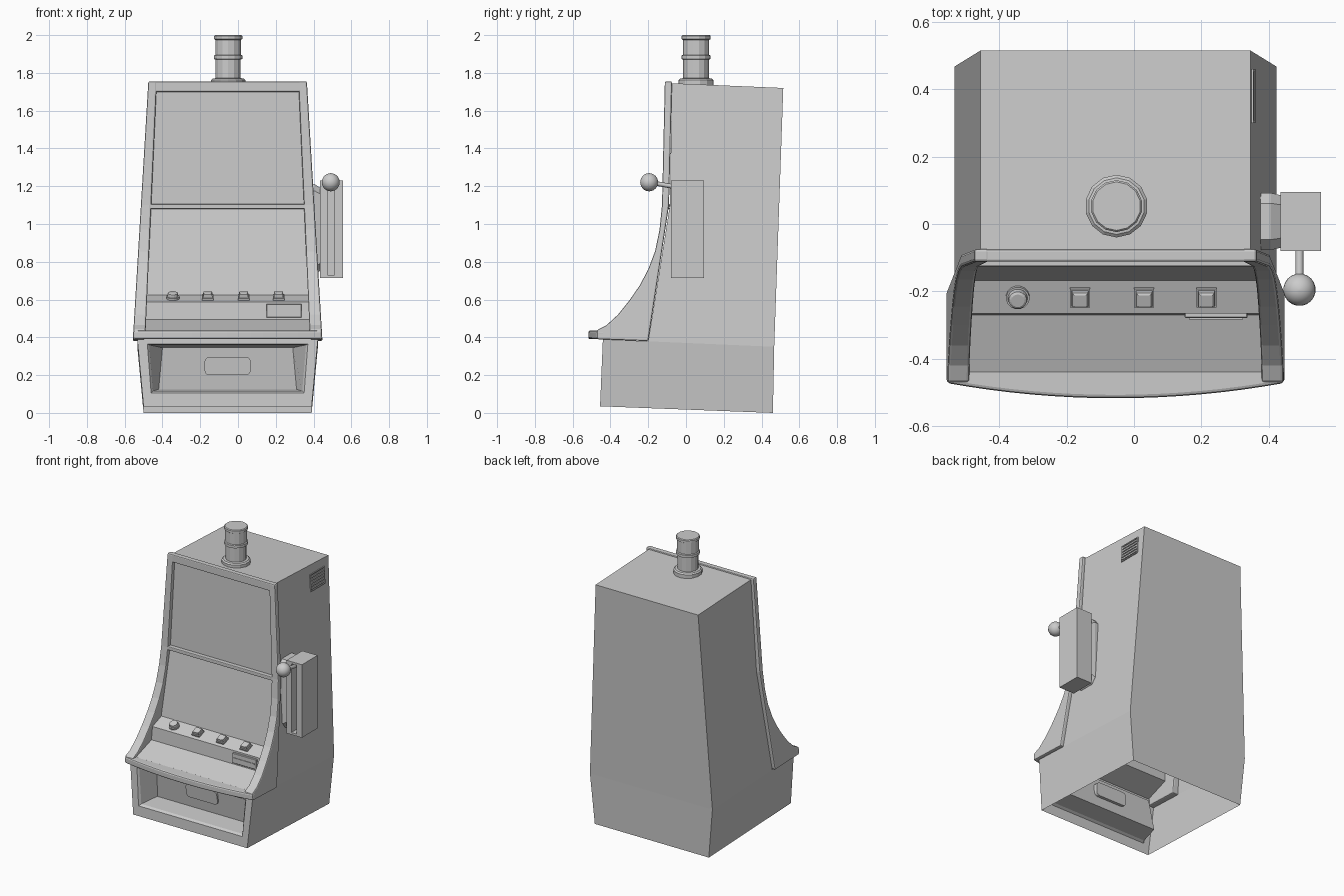
import bpy, bmesh, math
from mathutils import Matrix, Vector

if "Cube" in bpy.data.objects:
    bpy.data.objects.remove(bpy.data.objects["Cube"])

CX = -0.055                                   # cabinet centre line


def hw(z):                                    # outer half width of the front frame
    return 0.42 + 0.06 * (1.75 - z)


def rail_t(z):                                # width of the side rails
    return 0.045 + 0.015 * (1.75 - z)


def make(name, verts, faces, bevel=0, seg=2, smooth=False):
    me = bpy.data.meshes.new(name)
    me.from_pydata([tuple(v) for v in verts], [], faces)
    bm = bmesh.new()
    bm.from_mesh(me)
    bmesh.ops.recalc_face_normals(bm, faces=bm.faces)
    bm.to_mesh(me)
    bm.free()
    ob = bpy.data.objects.new(name, me)
    bpy.context.collection.objects.link(ob)
    if bevel:
        m = ob.modifiers.new("bevel", 'BEVEL')
        m.width, m.segments, m.limit_method = bevel, seg, 'ANGLE'
    if smooth:
        bpy.context.view_layer.objects.active = ob
        ob.select_set(True)
        bpy.ops.object.shade_smooth_by_angle(angle=math.radians(40))
        ob.select_set(False)
    return ob


def loft(name, rings, caps=(True, True), **kw):
    n = len(rings[0])
    faces = [(r * n + i, r * n + (i + 1) % n, (r + 1) * n + (i + 1) % n, (r + 1) * n + i)
             for r in range(len(rings) - 1) for i in range(n)]
    if caps[0]:
        faces.append(tuple(range(n))[::-1])
    if caps[1]:
        faces.append(tuple(range((len(rings) - 1) * n, len(rings) * n)))
    return make(name, [v for r in rings for v in r], faces, **kw)


def box(name, x, y, z, **kw):
    rings = [[(x[0], y[0], k), (x[1], y[0], k), (x[1], y[1], k), (x[0], y[1], k)] for k in z]
    return loft(name, rings, **kw)


def lathe(name, profile, sides, **kw):
    rings = [[(r * math.cos(a), r * math.sin(a), z)
              for a in (2 * math.pi * (i + 0.5) / sides for i in range(sides))] for r, z in profile]
    return loft(name, rings, **kw)


def sheet(name, profile, half):
    verts = [(CX + s * half(z), y, z) for y, z in profile for s in (-1, 1)]
    return make(name, verts, [(2 * i, 2 * i + 1, 2 * i + 3, 2 * i + 2) for i in range(len(profile) - 1)])


# Cabinet shell: tapered sides, back and top, open underneath
side = [(-0.455, 0.035, 0.445), (0.46, 0.0, 0.445), (0.467, 0.35, 0.478), (0.515, 1.72, 0.40),
        (-0.075, 1.745, 0.40), (-0.085, 1.1, 0.436), (-0.2, 0.379, 0.478), (-0.44, 0.39, 0.478)]
verts = [(CX + s * h, y, z) for s in (-1, 1) for y, z, h in side]
faces = [(0, 1, 2, 6, 7), (6, 2, 3, 4, 5), (8, 9, 10, 14, 15), (14, 10, 11, 12, 13),
         (1, 2, 10, 9), (2, 3, 11, 10), (3, 4, 12, 11)]
make("cabinet", verts, faces)


# Base front with the recessed coin tray
def front_ring(y0, z0, h0, y1, z1, h1):
    return [(CX - h0, y0, z0), (CX + h0, y0, z0), (CX + h1, y1, z1), (CX - h1, y1, z1)]


loft("coin_tray", [front_ring(-0.455, 0.035, 0.445, -0.44, 0.39, 0.478),
                   front_ring(-0.452, 0.105, 0.405, -0.441, 0.365, 0.425),
                   front_ring(-0.435, 0.115, 0.395, -0.43, 0.36, 0.415),
                   front_ring(-0.30, 0.125, 0.365, -0.33, 0.345, 0.345)], caps=(False, True))

# Rounded hatch on the tray's back wall
hatch = []
for y in (-0.29, -0.328):
    hatch.append([(CX + sx * 0.097 + 0.025 * math.cos(a), y + (0 if y > -0.3 else sz * -0.005),
                   0.248 + sz * 0.023 + 0.025 * math.sin(a))
                  for q, (sx, sz) in enumerate([(1, 1), (-1, 1), (-1, -1), (1, -1)])
                  for a in (math.pi / 2 * (q + k / 3) for k in range(4))])
loft("tray_hatch", hatch)

# Curved side rails of the front frame
rail = [(-0.112, 1.755), (-0.127, 1.1), (-0.14, 0.97), (-0.164, 0.855), (-0.2, 0.76),
        (-0.245, 0.675), (-0.3, 0.595), (-0.36, 0.52), (-0.42, 0.465), (-0.47, 0.44),
        (-0.47, 0.39), (-0.2, 0.38), (-0.09, 1.1), (-0.074, 1.755)]
for s, n in ((-1, "left"), (1, "right")):
    loft("side_rail_" + n, [[(CX + s * hw(z), y, z) for y, z in rail],
                            [(CX + s * (hw(z) - rail_t(z)), y, z) for y, z in rail]], bevel=0.008)

# Cross bars of the frame
box("top_bar", (CX - 0.41, CX + 0.41), (-0.111, -0.075), (1.70, 1.754), bevel=0.006)
box("middle_bar", (CX - 0.43, CX + 0.43), (-0.126, -0.085), (1.08, 1.106), bevel=0.005)

# Bowed front ledge
arc = [(CX + 0.5 * t, -0.517 + 0.045 * t * t) for t in (i / 8 - 1 for i in range(17))]
plan = arc + [(CX + 0.5, -0.43), (CX - 0.5, -0.43)]
loft("front_ledge", [[(x, y, z) for x, y in plan] for z in (0.39, 0.436)], bevel=0.01)

# Screens and button deck between the rails
inner = lambda z: hw(z) - rail_t(z) + 0.01
sheet("upper_screen", [(-0.088, 1.73), (-0.098, 1.09)], inner)
sheet("lower_screen", [(-0.098, 1.09), (-0.168, 0.625)], inner)
sheet("button_deck", [(-0.168, 0.625), (-0.265, 0.588), (-0.27, 0.495), (-0.44, 0.435)], inner)

# Buttons on the deck, each a cap over a collar
tilt = math.atan2(0.037, 0.097)
for i, x in enumerate((-0.345, -0.16, 0.03, 0.215)):
    sides, k = (16, 1.0) if i == 0 else (4, 1.3 * 0.93)
    b = lathe("button_%d" % (i + 1), [(0.035 * k, -0.005), (0.035 * k, 0.012), (0.029 * k, 0.012),
                                      (0.027 * k, 0.03), (0.02 * k, 0.034)], sides)
    b.location = (x, -0.216, 0.606)
    b.rotation_euler = (tilt, 0, 0)

# Bill slot on the deck front
box("bill_plate", (0.15, 0.337), (-0.279, -0.262), (0.505, 0.577), bevel=0.003, seg=1)
box("bill_slit", (0.163, 0.323), (-0.283, -0.27), (0.536, 0.546))

# Beacon on the roof
beacon = lathe("beacon", [(0.093, 1.73), (0.093, 1.762), (0.084, 1.77), (0.068, 1.772), (0.068, 1.87),
                          (0.077, 1.874), (0.077, 1.892), (0.070, 1.896), (0.070, 1.975),
                          (0.077, 1.979), (0.077, 1.995), (0.072, 2.0)], 14)
beacon.location = (-0.052, 0.053, 0)

# Lever housing: a block with a tall slot in its front
loft("lever_housing",
     [[(x0, y, z0), (x1, y, z0), (x1, y, z1), (x0, y, z1)] for x0, x1, y, z0, z1 in (
         (0.435, 0.555, 0.095, 0.715, 1.23), (0.435, 0.555, -0.08, 0.715, 1.23),
         (0.473, 0.512, -0.08, 0.73, 1.215), (0.473, 0.512, -0.02, 0.73, 1.215))])

# Mounting boss joining the housing to the cabinet, with chamfered ends
boss = [(-0.075, 0.78), (-0.045, 0.74), (0.06, 0.74), (0.09, 0.78),
        (0.09, 1.17), (0.06, 1.205), (-0.045, 1.205), (-0.075, 1.17)]
loft("lever_mount", [[(x, 0.008 + (y - 0.008) * k, 0.975 + (z - 0.975) * k) for y, z in boss]
                     for x, k in ((0.36, 1.03), (0.405, 1.03), (0.44, 0.93))])

# Lever arm and ball
a, b = Vector((0.491, -0.02, 1.19)), Vector((0.491, -0.195, 1.221))
arm = lathe("lever_arm", [(0.012, 0), (0.012, (b - a).length)], 10, smooth=True)
arm.location = a
arm.rotation_euler = (b - a).to_track_quat('Z', 'Y').to_euler()
ball = lathe("lever_ball", [(0.048 * math.sin(t), -0.048 * math.cos(t))
                            for t in (math.pi * (i + 0.15) / 12.3 for i in range(13))], 20, smooth=True)
ball.location = b

# Vent with slats on the right side, leaning with the wall
vent = [((-0.08, 0.08), (-0.06, -0.053)), ((-0.08, 0.08), (0.053, 0.06)),
        ((-0.08, -0.073), (-0.053, 0.053)), ((0.073, 0.08), (-0.053, 0.053))]
vent += [((-0.073, 0.073), (z - 0.006, z + 0.006)) for z in (-0.04, -0.02, 0, 0.02, 0.04)]
for i, (y, z) in enumerate(vent):
    v = box("vent_frame_%d" % i if i < 4 else "vent_slat_%d" % (i - 3), (-0.006, 0.005), y, z)
    v.location = (CX + 0.4075, 0.38, 1.605)
    v.rotation_euler = (0, -0.058, 0)
